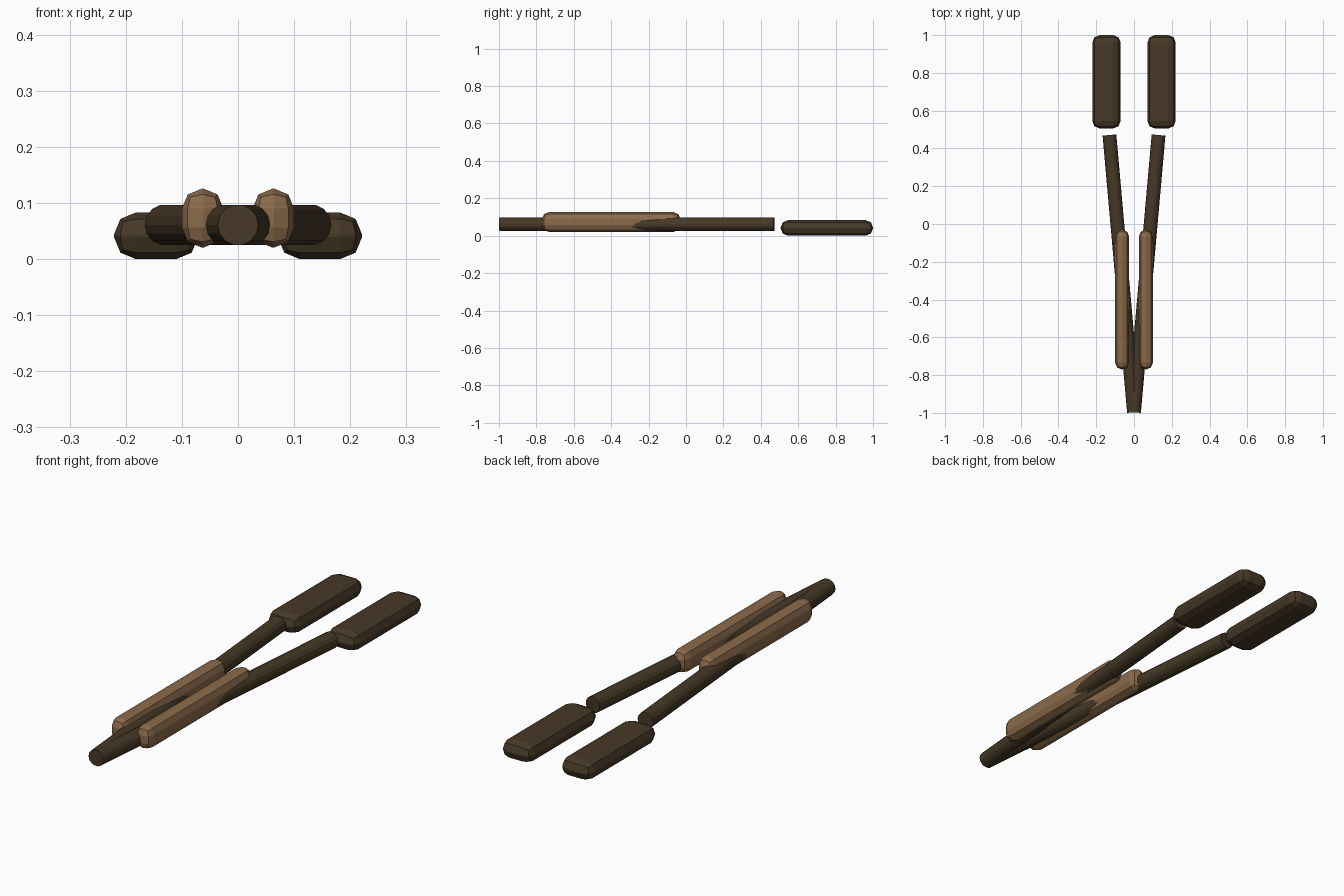
import bpy, bmesh, math
from mathutils import Vector, Matrix

if "Cube" in bpy.data.objects:
    bpy.data.objects.remove(bpy.data.objects["Cube"])


def material(name, rgb):
    m = bpy.data.materials.new(name)
    m.diffuse_color = (*rgb, 1)
    m.use_nodes = True
    m.node_tree.nodes["Principled BSDF"].inputs["Base Color"].default_value = m.diffuse_color
    return m


DARK = material("dark brown", (0.061, 0.040, 0.020))
TAN = material("tan brown", (0.258, 0.147, 0.069))


def finish(bm, name, mat):
    bmesh.ops.recalc_face_normals(bm, faces=bm.faces)
    mesh = bpy.data.meshes.new(name)
    bm.to_mesh(mesh)
    bm.free()
    mesh.materials.append(mat)
    ob = bpy.data.objects.new(name, mesh)
    bpy.context.collection.objects.link(ob)
    return ob


def rounded_box(name, centre, size, radius, mat):
    bm = bmesh.new()
    bmesh.ops.create_cube(bm, size=1)
    bmesh.ops.scale(bm, vec=size, verts=bm.verts)
    bmesh.ops.bevel(bm, geom=bm.edges[:], offset=radius, segments=2,
                    profile=0.5, affect='EDGES')
    bmesh.ops.translate(bm, vec=centre, verts=bm.verts)
    return finish(bm, name, mat)


def rod(name, a, b, radius, mat, sides=14):
    a, b = Vector(a), Vector(b)
    d = b - a
    bm = bmesh.new()
    bmesh.ops.create_cone(bm, cap_ends=True, segments=sides, radius1=radius,
                          radius2=radius, depth=d.length)
    # start with a vertex pointing sideways, then lay along y and splay outwards
    turn = (Matrix.Rotation(-math.atan2(d.x, d.y), 4, 'Z')
            @ Matrix.Rotation(-math.pi / 2, 4, 'X')
            @ Matrix.Rotation(math.pi / 2, 4, 'Z'))
    bmesh.ops.transform(bm, matrix=Matrix.Translation((a + b) / 2) @ turn, verts=bm.verts)
    return finish(bm, name, mat)


for side, s in (("left", -1), ("right", 1)):
    # arm running from the shared front joint out to the back
    rod(side + "_arm", (0, -0.997, 0.061), (s * 0.13, 0.471, 0.061), 0.0365, DARK)
    # rounded grip over the front half of the arm
    rounded_box(side + "_grip", (s * 0.063, -0.40, 0.073), (0.074, 0.74, 0.105), 0.0355, TAN)
    # flat pad behind the arm
    rounded_box(side + "_pad", (s * 0.146, 0.753, 0.0415), (0.15, 0.494, 0.083), 0.039, DARK)
